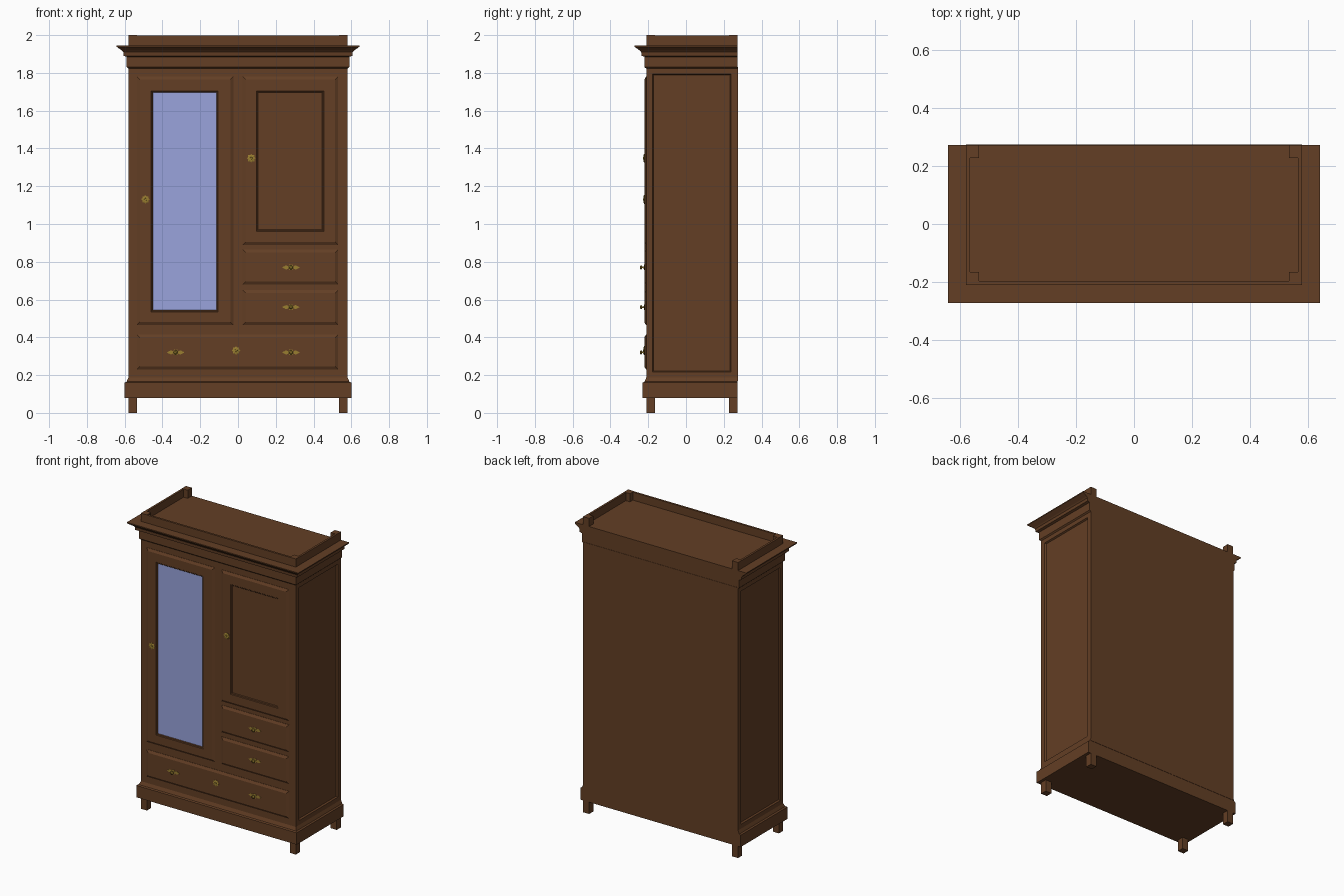
import bpy, bmesh
from math import sin, cos, pi

cube = bpy.data.objects.get("Cube")
if cube:
    bpy.data.objects.remove(cube, do_unlink=True)


def material(name, color):
    m = bpy.data.materials.new(name)
    m.use_nodes = True
    m.diffuse_color = (*color, 1)
    m.node_tree.nodes["Principled BSDF"].inputs["Base Color"].default_value = (*color, 1)
    return m


WOOD = material("brown wood", (0.125, 0.049, 0.018))
GLASS = material("mirror blue", (0.32, 0.37, 0.72))
BRASS = material("dull brass", (0.32, 0.21, 0.03))

HALF_W, FRONT, BACK = 0.58, -0.21, 0.272


def finish(name, bm, *mats):
    bmesh.ops.recalc_face_normals(bm, faces=bm.faces)
    me = bpy.data.meshes.new(name)
    bm.to_mesh(me)
    bm.free()
    for m in mats:
        me.materials.append(m)
    ob = bpy.data.objects.new(name, me)
    bpy.context.collection.objects.link(ob)
    return ob


def loft(bm, rings):
    """Skin a stack of equal-length point rings and cap both ends; returns the last cap."""
    loops = [[bm.verts.new(p) for p in ring] for ring in rings]
    for a, b in zip(loops, loops[1:]):
        for i in range(len(a)):
            j = (i + 1) % len(a)
            bm.faces.new((a[i], a[j], b[j], b[i]))
    bm.faces.new(loops[0][::-1])
    return bm.faces.new(loops[-1])


def box(name, x0, x1, y0, y1, z0, z1, mat=WOOD):
    bm = bmesh.new()
    loft(bm, [[(x0, y0, z), (x1, y0, z), (x1, y1, z), (x0, y1, z)] for z in (z0, z1)])
    return finish(name, bm, mat)


def moulding(name, steps):
    """Profile of (height, overhang) steps around front and sides, flat at the back."""
    bm = bmesh.new()
    rings = []
    for z, o in steps:
        w, f = HALF_W + o, FRONT - o
        rings.append([(-w, f, z), (w, f, z), (w, BACK, z), (-w, BACK, z)])
    loft(bm, rings)
    return finish(name, bm, WOOD)


def raised_panel(name, x0, x1, z0, z1, opening=None, fill=WOOD):
    """Bevelled door or drawer front, optionally with a moulded recess."""
    def rect(r, inset, y):
        a, b, c, d = r
        a, b, c, d = a + inset, b - inset, c + inset, d - inset
        return [(a, y, c), (b, y, c), (b, y, d), (a, y, d)]
    outer = (x0, x1, z0, z1)
    rings = [rect(outer, 0, FRONT + 0.002), rect(outer, 0, FRONT - 0.002),
             rect(outer, 0.016, FRONT - 0.011)]
    if opening:
        rings += [rect(opening, i, FRONT - d) for i, d in
                  ((0, 0.011), (0.003, 0.007), (0.006, 0.007), (0.01, 0.003))]
    bm = bmesh.new()
    loft(bm, rings).material_index = 1
    return finish(name, bm, WOOD, fill)


# Carcass with recessed side panels
bm = bmesh.new()
x, z0, z1 = HALF_W, 0.185, 1.825
loft(bm, [[(-x, FRONT, z), (x, FRONT, z), (x, BACK - 0.002, z), (-x, BACK - 0.002, z)]
          for z in (z0, z1)])
bmesh.ops.recalc_face_normals(bm, faces=bm.faces)
sides = [f for f in bm.faces if abs(f.normal.x) > 0.9]
bmesh.ops.inset_region(bm, faces=sides, thickness=0.045)
bmesh.ops.inset_region(bm, faces=sides, thickness=0.008, depth=-0.01)
finish("carcass", bm, WOOD)
box("back_panel", -x, x, BACK - 0.004, BACK + 0.002, 0.17, 1.83)

# Plinth and cornice
moulding("plinth", [(0.08, 0.02), (0.16, 0.02), (0.165, 0.01), (0.187, 0)])
moulding("cornice", [(1.822, 0), (1.83, 0.009), (1.885, 0.009), (1.89, 0.025), (1.91, 0.027),
                     (1.918, 0.034), (1.938, 0.062), (1.945, 0.062)])

# Feet and gallery posts
for sx, side in ((-1, "right"), (1, "left")):
    xa, xb = sorted((sx * 0.535, sx * HALF_W))
    for end, ya in (("front", FRONT), ("back", BACK - 0.045)):
        box(f"{end}_{side}_foot", xa, xb, ya, ya + 0.045, 0, 0.085)
        box(f"{end}_{side}_gallery_post", xa, xb, ya, ya + 0.045, 1.94, 2.0)
    xa, xb = sorted((sx * 0.566, sx * HALF_W))
    box(f"{side}_gallery_rail", xa, xb, FRONT + 0.04, BACK - 0.04, 1.94, 1.999)
box("front_gallery_rail", -0.54, 0.54, FRONT, FRONT + 0.014, 1.94, 1.999)

# Doors and drawers
raised_panel("mirror_door", -0.535, -0.025, 0.465, 1.78, (-0.46, -0.105, 0.535, 1.705), GLASS)
raised_panel("cupboard_door", 0.025, 0.53, 0.89, 1.78, (0.097, 0.455, 0.96, 1.705))
raised_panel("upper_drawer", 0.025, 0.53, 0.68, 0.865)
raised_panel("middle_drawer", 0.025, 0.53, 0.465, 0.65)
raised_panel("bottom_drawer", -0.535, 0.53, 0.23, 0.415)


def turned(bm, cx, cz, steps, lobes=0, stretch=1.0, count=24):
    """Round or scalloped fitting from (radius, projection) steps."""
    rings = []
    for r, d in steps:
        ring = []
        for i in range(count):
            t = 2 * pi * i / count
            s = r * (1 + 0.14 * cos(lobes * t)) if lobes else r
            ring.append((cx + s * stretch * cos(t), FRONT - 0.01 - d, cz + s * sin(t)))
        rings.append(ring)
    loft(bm, rings)


# Lock rosettes
for name, cx, cz in (("mirror_door", -0.49, 1.13), ("cupboard_door", 0.07, 1.348),
                     ("bottom_drawer", -0.01, 0.33)):
    bm = bmesh.new()
    turned(bm, cx, cz, [(0.02, -0.002), (0.02, 0.003), (0.012, 0.005)], lobes=8, count=32)
    turned(bm, cx, cz, [(0.007, 0.004), (0.006, 0.008)], count=10)
    finish(name + "_rosette", bm, BRASS)

# Drawer pulls: winged plate, stem and button
for name, cx, cz in (("upper", 0.28, 0.77), ("middle", 0.28, 0.56),
                     ("bottom_left", 0.28, 0.32), ("bottom_right", -0.33, 0.32)):
    bm = bmesh.new()
    turned(bm, cx, cz, [(0.015, -0.002), (0.015, 0.003)], lobes=6)
    for s in (-1, 1):
        turned(bm, cx + s * 0.025, cz, [(0.009, -0.002), (0.009, 0.002)], lobes=4, stretch=2)
    turned(bm, cx, cz, [(0.005, 0), (0.004, 0.012), (0.011, 0.015), (0.011, 0.019),
                        (0.005, 0.024)], count=12)
    finish(name + "_pull", bm, BRASS)
